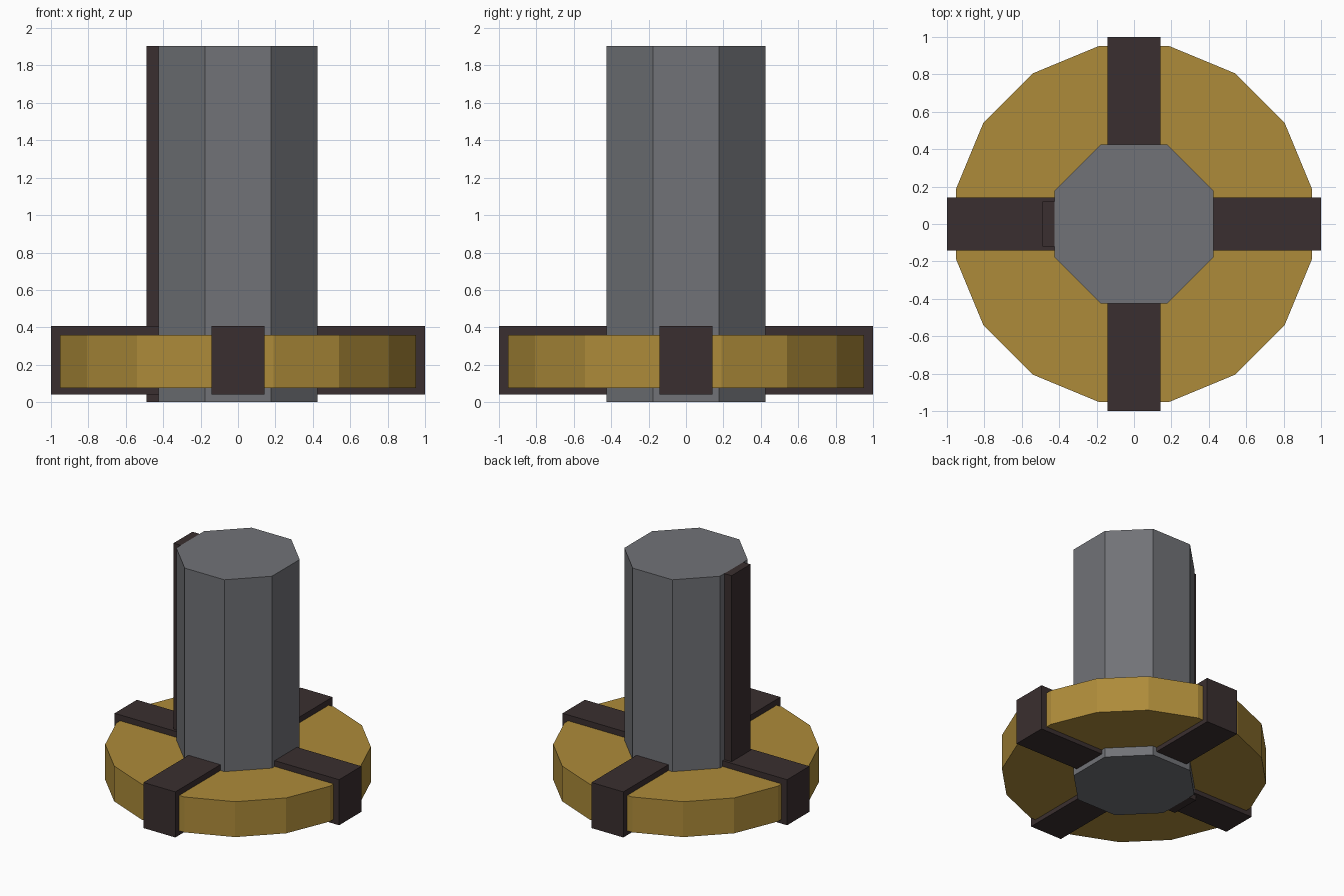
import bpy
import math

if "Cube" in bpy.data.objects:
    bpy.data.objects.remove(bpy.data.objects["Cube"])


def material(name, rgb):
    m = bpy.data.materials.new(name)
    m.diffuse_color = (*rgb, 1.0)
    m.use_nodes = True
    m.node_tree.nodes["Principled BSDF"].inputs["Base Color"].default_value = m.diffuse_color
    return m


BRASS = material("brass", (0.42, 0.26, 0.042))
STEEL = material("steel grey", (0.165, 0.17, 0.186))
DARK = material("dark brown", (0.042, 0.028, 0.029))


def prism(name, sides, apothem, z0, z1, mat):
    """Upright prism with flat faces turned to the x and y axes."""
    bpy.ops.mesh.primitive_cylinder_add(
        vertices=sides, radius=apothem / math.cos(math.pi / sides),
        depth=z1 - z0, location=(0, 0, (z0 + z1) / 2))
    ob = bpy.context.object
    ob.name = name
    ob.rotation_euler.z = math.pi / sides
    ob.data.materials.append(mat)
    return ob


def box(name, x0, x1, half_width, z0, z1, mat, angle=0.0):
    """Box lying along a radius, turned about the z axis."""
    r = (x0 + x1) / 2
    bpy.ops.mesh.primitive_cube_add(
        size=1, location=(r * math.cos(angle), r * math.sin(angle), (z0 + z1) / 2))
    ob = bpy.context.object
    ob.name = name
    ob.scale = (x1 - x0, 2 * half_width, z1 - z0)
    ob.rotation_euler.z = angle
    ob.data.materials.append(mat)
    return ob


# Central shaft and wheel
prism("shaft", 8, 0.426, 0.0, 1.905, STEEL)
prism("wheel", 16, 0.951, 0.075, 0.36, BRASS)

# Four radial bars gripping the wheel
for i in range(4):
    box(f"spoke_bar_{i + 1}", 0.36, 1.0, 0.142, 0.04, 0.407, DARK, i * math.pi / 2)

# Key strip running up the left face of the shaft
box("shaft_key", 0.425, 0.49, 0.12, 0.0, 1.905, DARK, math.pi)
